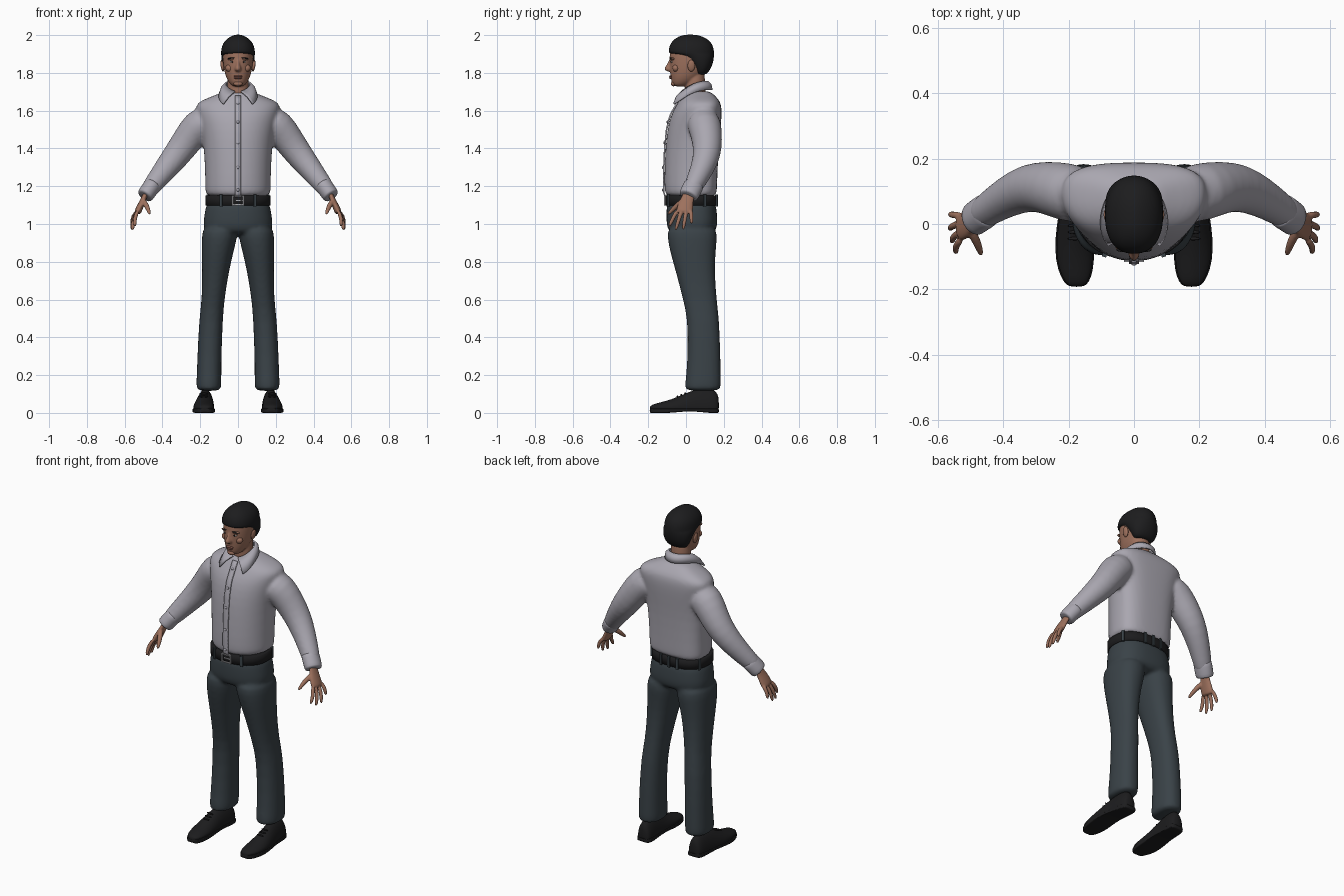
import bpy, bmesh, math
from mathutils import Vector, Matrix

if "Cube" in bpy.data.objects:
    bpy.data.objects.remove(bpy.data.objects["Cube"])

X, Y, Z = Vector((1, 0, 0)), Vector((0, 1, 0)), Vector((0, 0, 1))


def material(name, *rgb):
    m = bpy.data.materials.new(name)
    m.use_nodes = True
    m.diffuse_color = (*rgb, 1)
    m.node_tree.nodes["Principled BSDF"].inputs["Base Color"].default_value = (*rgb, 1)
    return m


SHIRT = material("shirt grey", .40, .385, .435)
TROUSER = material("trouser slate", .042, .055, .064)
SKIN = material("skin brown", .34, .165, .11)
LIP = material("lip brown", .26, .105, .08)
BLACK = material("black hair and leather", .012, .012, .013)
METAL = material("buckle steel", .42, .42, .44)
WHITE = material("eye white", .55, .5, .47)


# ---- helpers ----
def oval(c, u, v, ru, rneg, rpos, eneg=2, epos=2, n=28):
    """Superellipse ring with its own depth and squareness on each side."""
    pts = []
    for i in range(n):
        a = math.tau * i / n
        s, k = math.sin(a), math.cos(a)
        e, r = (epos, rpos) if s >= 0 else (eneg, rneg)
        p = lambda t: math.copysign(abs(t) ** (2 / e), t)
        pts.append(c + u * ru * p(k) + v * r * p(s))
    return pts


def level(z, x0, x1, y0, y1, ef=2, eb=2, mid=.5):
    """Horizontal ring filling the given x and y range."""
    c = Vector(((x0 + x1) / 2, y0 + (y1 - y0) * mid, z))
    return oval(c, X, Y, (x1 - x0) / 2, c.y - y0, y1 - c.y, ef, eb)


def tube(rows, flat=1.0, n=14):
    """Rings along a path of (x, y, z, radius)."""
    pts = [Vector(r[:3]) for r in rows]
    rings = []
    for i, r in enumerate(rows):
        t = (pts[min(i + 1, len(pts) - 1)] - pts[max(i - 1, 0)]).normalized()
        side = (Y - t * t.y).normalized()
        rings.append(oval(pts[i], side, t.cross(side), r[3], r[3] * flat, r[3] * flat, n=n))
    return rings


def flip(rings):
    return [[Vector((-p.x, p.y, p.z)) for p in ring] for ring in rings]


def finish(bm, name, mat, mirror=False, smooth=True):
    bmesh.ops.recalc_face_normals(bm, faces=bm.faces)
    me = bpy.data.meshes.new(name)
    bm.to_mesh(me)
    bm.free()
    me.materials.append(mat)
    for f in me.polygons:
        f.use_smooth = smooth
    ob = bpy.data.objects.new(name, me)
    bpy.context.collection.objects.link(ob)
    if mirror:
        ob.modifiers.new("mirror", 'MIRROR')
    return ob


def loft(name, parts, mat, sub=1, voxel=0, mirror=False):
    """Skin each ring list; a voxel size fuses the parts into one surface."""
    bm = bmesh.new()
    for rings in parts:
        vs = [[bm.verts.new(p) for p in ring] for ring in rings]
        for a, b in zip(vs, vs[1:]):
            for i in range(len(a)):
                j = (i + 1) % len(a)
                bm.faces.new((a[i], a[j], b[j], b[i]))
        bm.faces.new(vs[0])
        bm.faces.new(vs[-1])
    ob = finish(bm, name, mat)
    if sub:
        ob.modifiers.new("round", 'SUBSURF').levels = sub
        ob.modifiers["round"].render_levels = sub
    if voxel:
        r = ob.modifiers.new("fuse", 'REMESH')
        r.mode, r.voxel_size, r.use_smooth_shade = 'VOXEL', voxel, True
        s = ob.modifiers.new("soften", 'SMOOTH')
        s.factor, s.iterations = .5, 5
    if mirror:
        ob.modifiers.new("mirror", 'MIRROR')
    return ob


def ball(name, loc, size, mat, mirror=False, tilt=0):
    bm = bmesh.new()
    m = Matrix.Translation(loc) @ Matrix.Rotation(tilt, 4, 'Y') @ Matrix.Diagonal((*size, 1))
    bmesh.ops.create_uvsphere(bm, u_segments=16, v_segments=10, radius=1, matrix=m)
    return finish(bm, name, mat, mirror)


def box(name, loc, size, mat, turn=0):
    bm = bmesh.new()
    m = Matrix.Translation(loc) @ Matrix.Rotation(turn, 4, 'Z') @ Matrix.Diagonal((*size, 1))
    bmesh.ops.create_cube(bm, size=1, matrix=m)
    return finish(bm, name, mat, smooth=False)


# ---- shirt: torso and sleeves (height, half width, front, back) ----
torso = [(1.14, .168, -.105, .157), (1.165, .174, -.114, .164), (1.25, .174, -.116, .166),
         (1.4, .18, -.11, .173), (1.5, .195, -.1, .183), (1.58, .215, -.08, .19),
         (1.625, .228, -.053, .188), (1.648, .205, -.04, .18), (1.668, .16, -.028, .165),
         (1.69, .1, -.012, .142), (1.705, .075, 0, .125)]
body = [level(z, -w, w, f, b, 2.1, 2.9, .6) for z, w, f, b in torso]
sleeve = tube([(.15, .085, 1.55, .092), (.215, .1, 1.52, .09), (.27, .113, 1.44, .081),
               (.325, .112, 1.365, .074), (.385, .085, 1.29, .063), (.44, .05, 1.22, .053),
               (.487, .017, 1.16, .046)], n=20)
loft("shirt", [body, sleeve, flip(sleeve)], SHIRT, 1, .01)
loft("cuff", [tube([(.448, .044, 1.212, .05), (.452, .041, 1.206, .055), (.472, .028, 1.178, .054),
                    (.492, .013, 1.15, .053), (.495, .011, 1.146, .047)], .85, 20)], SHIRT, mirror=True)


def front_y(z):
    for a, b in zip(torso, torso[1:]):
        if a[0] <= z <= b[0]:
            return a[2] + (b[2] - a[2]) * (z - a[0]) / (b[0] - a[0])


# button strip and buttons
bm = bmesh.new()
rows = []
for i in range(25):
    z = 1.142 + i * .0223
    rows.append([bm.verts.new((x, front_y(z) - .003, z)) for x in (-.016, .016)])
for a, b in zip(rows, rows[1:]):
    bm.faces.new((a[0], a[1], b[1], b[0]))
strip = finish(bm, "button_strip", SHIRT)
strip.modifiers.new("thick", 'SOLIDIFY').thickness = .008
strip.modifiers["thick"].offset = 0
for z in (1.18, 1.3, 1.43, 1.54, 1.64):
    ball("shirt_button", (0, front_y(z) - .008, z), (.008, .005, .008), SHIRT)

# folded collar with two points
bm = bmesh.new()
rows = []
for i in range(41):
    a = 2.9 * (i / 20 - 1)
    f = (1 - math.cos(a)) / 2
    top = Vector((.064 * math.sin(a), .05 + .062 * math.cos(a) - .012 * f, 1.755 - .055 * f * f))
    low = Vector((.1 * math.sin(a * .78), .035 + .102 * math.cos(a * .9) - .012 * f,
                  1.71 - .078 * f ** 2.5))
    bulge = (top + low) / 2 + Vector((.006 * math.sin(a), .006 * math.cos(a), .006))
    rows.append([bm.verts.new(p) for p in (top, bulge, low)])
for a, b in zip(rows, rows[1:]):
    for k in range(2):
        bm.faces.new((a[k], a[k + 1], b[k + 1], b[k]))
collar = finish(bm, "collar", SHIRT)
collar.modifiers.new("thick", 'SOLIDIFY').thickness = .009
collar.modifiers["thick"].offset = 0

# ---- trousers: hips and legs ----
hips = [level(z, -w, w, f, b, 2.2, 2.6) for z, w, f, b in
        [(1.14, .163, -.1, .153), (1.08, .173, -.104, .162), (1.02, .184, -.105, .168),
         (.97, .183, -.1, .165), (.94, .15, -.07, .13)]]
leg = [level(z, a, b, f, k, 2.2, 2.3) for z, a, b, f, k in
       [(1.0, -.003, .186, -.1, .163), (.93, .004, .192, -.1, .165), (.85, .024, .192, -.084, .157),
        (.75, .048, .19, -.055, .152), (.6, .072, .191, -.016, .162), (.5, .08, .206, .008, .176),
        (.3, .088, .215, .01, .183), (.14, .088, .221, -.006, .185), (.115, .088, .221, -.008, .185)]]
loft("trousers", [hips, leg, flip(leg)], TROUSER, 1, .01)

# ---- belt, loops and buckle ----
belt = [level(z, -w, w, -w + .062, w - .009, 2.2, 2.6) for z, w in
        [(1.097, .167), (1.099, .172), (1.15, .172), (1.152, .167)]]
loft("belt", [belt], BLACK, 0)
for i in (2, 6, 8, 12, 18, 24, 7):
    p = belt[1][i]
    q = belt[1][i - 1] - belt[1][(i + 1) % 28]
    if i not in (24, 18):
        box("belt_loop", (p.x, p.y, 1.125), (.014, .012, .064), TROUSER, math.atan2(q.y, q.x))
for x in (-.09, .09):
    box("belt_loop", (x, -.094, 1.125), (.014, .014, .064), TROUSER, math.copysign(.35, x))
for x in (-.028, .028):
    box("buckle_side", (x, -.112, 1.125), (.006, .01, .052), METAL)
for z in (1.102, 1.148):
    box("buckle_bar", (0, -.112, z), (.056, .01, .006), METAL)
box("buckle_prong", (.006, -.113, 1.125), (.04, .008, .005), METAL)

# ---- shoes (y, centre x, half width, height) ----
last = [(-.192, .176, .018, .032), (-.18, .176, .034, .044), (-.14, .179, .051, .055),
        (-.08, .182, .057, .07), (-.01, .181, .053, .1), (.05, .176, .047, .126),
        (.12, .171, .045, .13), (.16, .169, .041, .118), (.175, .168, .028, .08)]
upper = [oval(Vector((x, y, .03)), X, Z, w, .022, h - .03, 4, 1.8) for y, x, w, h in last]
sole = [oval(Vector((x, y + .003 * y, .014)), X, Z, w + .004, .006 if -.04 < y < .06 else .0145,
             .01, 7, 7) for y, x, w, h in last]
loft("shoe", [upper], BLACK, mirror=True)
loft("shoe_sole", [sole], BLACK, mirror=True)
for i in range(3):
    ball("shoe_lace", (.181, -.045 + i * .02, .086 + i * .009), (.022, .005, .005), BLACK, True)

# ---- hands ----
palm = tube([(.483, .02, 1.175, .034), (.496, .01, 1.14, .033), (.512, -.002, 1.105, .042),
             (.528, -.008, 1.07, .046), (.534, -.01, 1.055, .042)], .42)
fingers = []
for y, tip in [(-.045, (.545, -.09, .985)), (-.021, (.558, -.056, .965)),
               (.004, (.565, -.016, .968)), (.026, (.564, .03, 1.0))]:
    a, b = Vector((.528, y, 1.075)), Vector(tip)
    m = (a + b) / 2 + Vector((.01, 0, .004))
    fingers.append(tube([(*a, .012), (*m, .0115), (*(m * .4 + b * .6), .0105), (*b, .007)], n=10))
thumb = tube([(.505, -.01, 1.13, .015), (.486, -.045, 1.1, .015), (.474, -.072, 1.075, .0125),
              (.467, -.098, 1.048, .008)], n=10)
loft("hand", [palm, thumb] + fingers, SKIN, 1, .0045, True)

# ---- head and neck ----
skull = [level(z, -w, w, f, b, 2.1, 2.1) for z, w, f, b in
         [(1.727, .024, -.06, -.005), (1.74, .042, -.074, .03), (1.768, .06, -.08, .07),
          (1.8, .071, -.084, .1), (1.84, .078, -.087, .125), (1.88, .081, -.088, .135),
          (1.92, .081, -.086, .135), (1.96, .065, -.065, .115), (1.985, .035, -.03, .08)]]
neck = [level(z, -w, w, f, b) for z, w, f, b in
        [(1.65, .06, .0, .108), (1.7, .057, -.008, .105), (1.76, .056, -.005, .1), (1.82, .055, 0, .1)]]
nose = [level(z, -w, w, f, -.05) for z, w, f in
        [(1.878, .008, -.088), (1.86, .009, -.094), (1.84, .012, -.105), (1.823, .019, -.117),
         (1.812, .018, -.11), (1.806, .01, -.095)]]
loft("head", [skull, neck, nose], SKIN, 1, .005)
hair = [level(z, -w, w, f, b, 2.3, 2.1) for z, w, f, b in
        [(1.79, .05, .055, .1), (1.8, .064, .045, .117), (1.83, .079, .032, .136),
         (1.865, .087, .0, .146), (1.892, .089, -.035, .149), (1.903, .09, -.09, .149),
         (1.912, .09, -.093, .149), (1.945, .086, -.089, .144), (1.973, .068, -.07, .124),
         (1.993, .04, -.04, .09), (2.003, .012, -.005, .05)]]
loft("hair", [hair], BLACK)

# face details
ball("ear", (.083, .028, 1.838), (.009, .02, .031), SKIN, True, .15)
ball("brow_ridge", (.033, -.07, 1.874), (.024, .014, .008), SKIN, True)
ball("eyebrow", (.033, -.079, 1.878), (.021, .007, .0035), BLACK, True, .1)
ball("eye", (.031, -.073, 1.858), (.013, .008, .005), WHITE, True)
ball("iris", (.031, -.079, 1.858), (.0048, .003, .0046), BLACK, True)
ball("cheek", (.043, -.054, 1.825), (.024, .018, .02), SKIN, True)
ball("upper_lip", (0, -.08, 1.782), (.025, .009, .0055), LIP)
ball("lower_lip", (0, -.08, 1.773), (.021, .009, .006), LIP)
ball("chin", (0, -.066, 1.743), (.024, .014, .014), SKIN)
